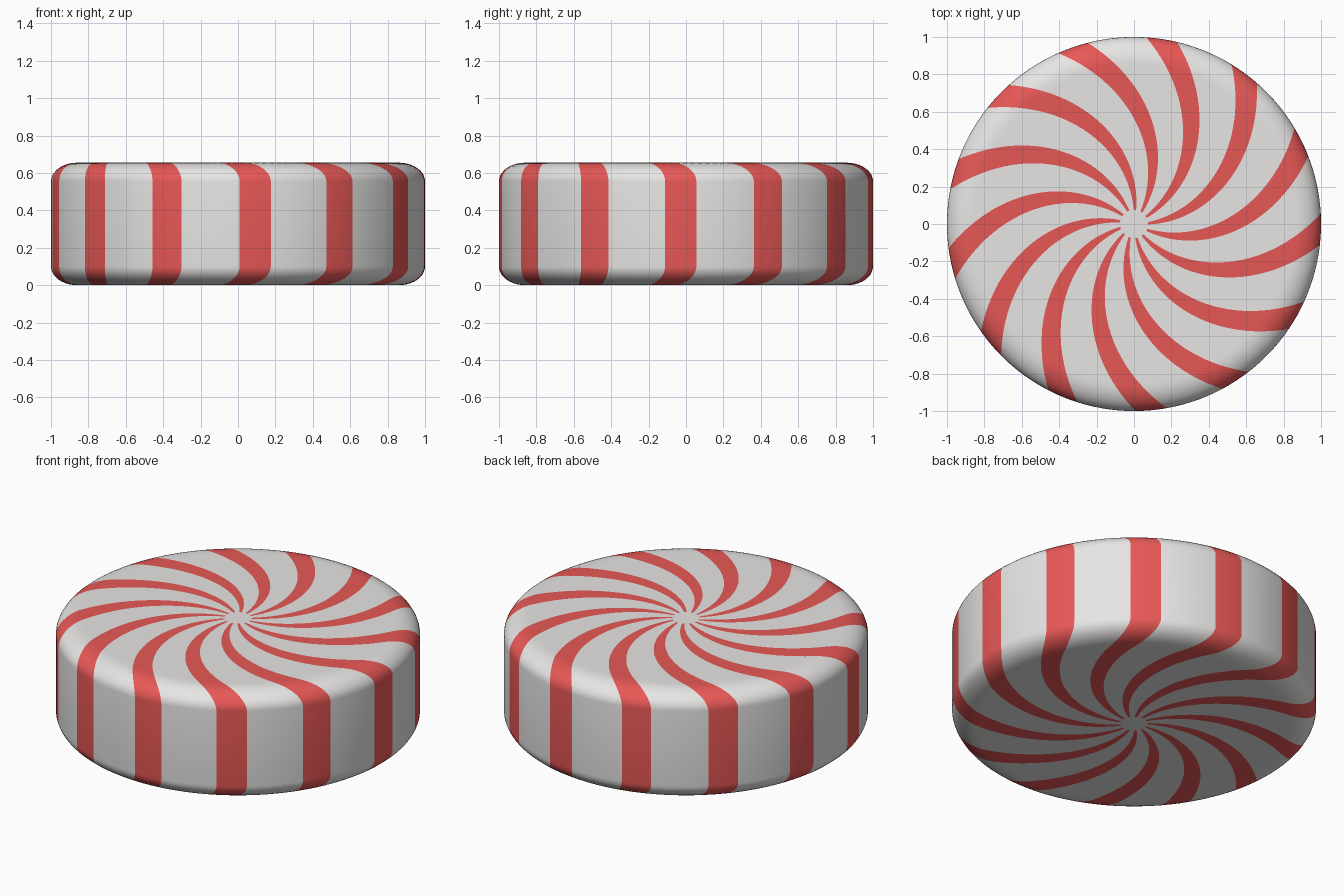
import bpy, bmesh, math

if "Cube" in bpy.data.objects:
    bpy.data.objects.remove(bpy.data.objects["Cube"])

STRIPES = 13
HEIGHT = 0.655
TWIST = math.radians(55)          # swirl between centre and rim
STRIPE_W = math.radians(9.6)      # angular stripe width
START = math.radians(-84.7)       # centre of one stripe at the rim
BEVEL_R, BEVEL_H = 0.14, 0.10     # rounded rim


def material(name, colour):
    m = bpy.data.materials.new(name)
    m.diffuse_color = (*colour, 1)
    m.use_nodes = True
    m.node_tree.nodes["Principled BSDF"].inputs["Base Color"].default_value = m.diffuse_color
    return m


white = material("white candy", (0.82, 0.81, 0.80))
red = material("red candy", (0.82, 0.10, 0.095))

# Half profile (radius, z) from the top centre out to the side
flat = 1 - BEVEL_R
top = [(0.035, HEIGHT), (0.075, HEIGHT)]
n = 22
top += [(0.075 + (flat - 0.075) * i / n, HEIGHT) for i in range(1, n + 1)]
for i in range(1, 11):
    a = math.pi / 2 * i / 10
    top.append((flat + BEVEL_R * math.sin(a), HEIGHT - BEVEL_H * (1 - math.cos(a))))
profile = top + [(r, HEIGHT - z) for r, z in reversed(top)]

# Angles with edges lying exactly on the stripe borders: (angle, is_red)
period = 2 * math.pi / STRIPES
columns = []
for s in range(STRIPES):
    a0 = START + s * period - STRIPE_W / 2
    columns += [(a0 + STRIPE_W * i / 4, True) for i in range(4)]
    gap = period - STRIPE_W
    columns += [(a0 + STRIPE_W + gap * i / 7, False) for i in range(7)]

# Candy disc: rings twisted in proportion to their radius
bm = bmesh.new()
rings = []
for r, z in profile:
    t = -TWIST * (1 - r)
    rings.append([bm.verts.new((r * math.cos(a + t), r * math.sin(a + t), z))
                  for a, _ in columns])
count = len(columns)
for k in range(len(rings) - 1):
    upper, lower = rings[k], rings[k + 1]
    inner = max(profile[k][0], profile[k + 1][0]) < 0.08   # plain white centre
    for j in range(count):
        i = (j + 1) % count
        f = bm.faces.new((upper[j], lower[j], lower[i], upper[i]))
        f.material_index = 1 if columns[j][1] and not inner else 0

# Centre caps
for ring, z in ((rings[0], HEIGHT), (rings[-1], 0)):
    c = bm.verts.new((0, 0, z))
    for j in range(count):
        bm.faces.new((c, ring[j], ring[(j + 1) % count]))
bmesh.ops.recalc_face_normals(bm, faces=bm.faces)
for f in bm.faces:
    f.smooth = True

mesh = bpy.data.meshes.new("striped_candy")
bm.to_mesh(mesh)
bm.free()
mesh.materials.append(white)
mesh.materials.append(red)
obj = bpy.data.objects.new("striped_candy", mesh)
bpy.context.collection.objects.link(obj)
